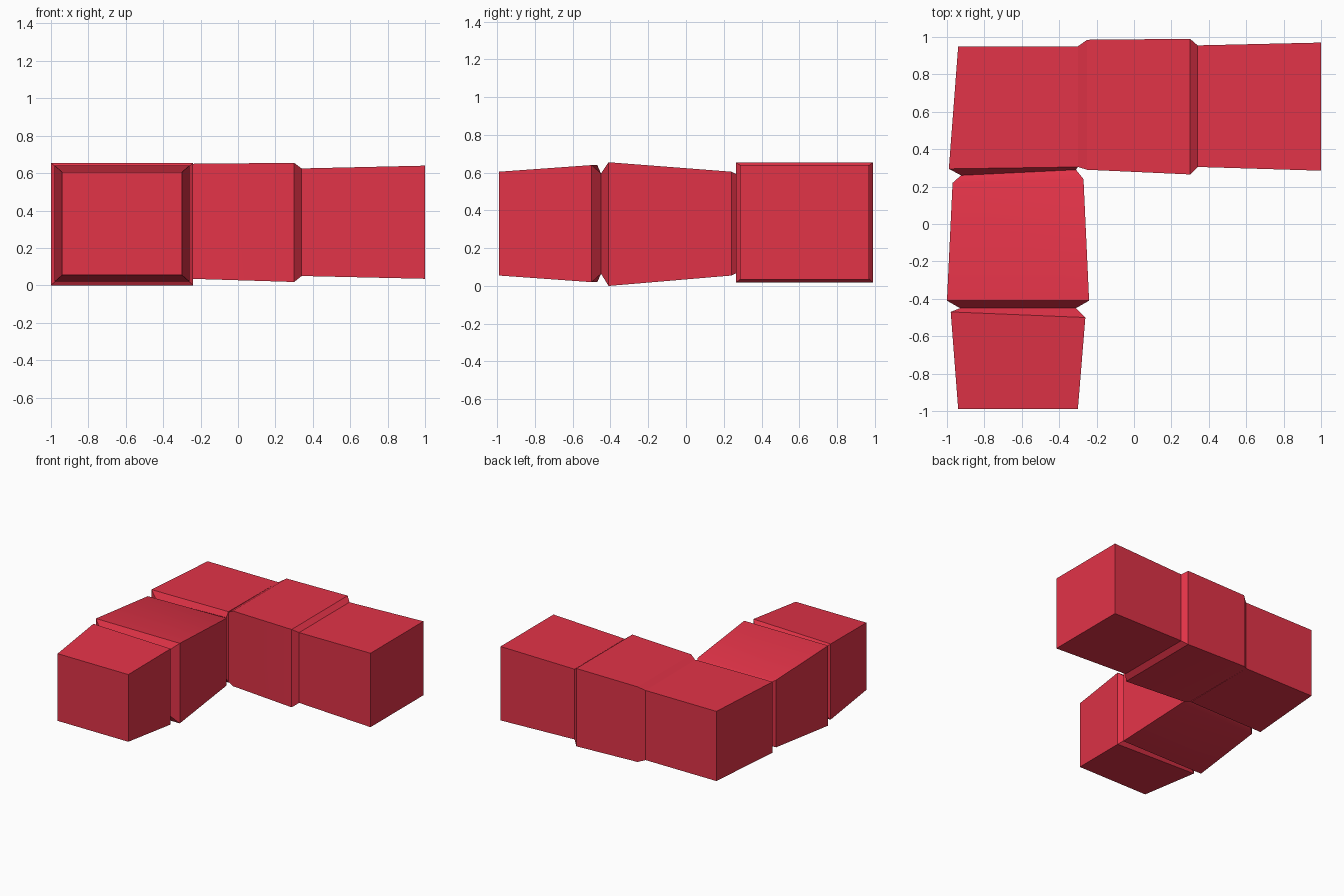
import bpy, bmesh, math

cube = bpy.data.objects.get("Cube")
if cube:
    bpy.data.objects.remove(cube, do_unlink=True)

red = bpy.data.materials.new("red")
red.use_nodes = True
colour = (0.76, 0.033, 0.064, 1)
red.diffuse_color = colour
red.node_tree.nodes["Principled BSDF"].inputs["Base Color"].default_value = colour


def loft(name, rings, along_x, cap_start=True):
    """Skin rings: position at low side, at high side, low, high, bottom, top."""
    bm = bmesh.new()
    loops = []
    for p0, p1, lo, hi, bottom, top in rings:
        corners = [(p0, lo, bottom), (p1, hi, bottom), (p1, hi, top), (p0, lo, top)]
        loops.append([bm.verts.new((p, s, z) if along_x else (s, p, z))
                      for p, s, z in corners])
    for a, b in zip(loops, loops[1:]):
        for i in range(4):
            j = (i + 1) % 4
            bm.faces.new((a[i], a[j], b[j], b[i]))
    if cap_start:
        bm.faces.new(loops[0])
    bm.faces.new(loops[-1])
    bmesh.ops.recalc_face_normals(bm, faces=bm.faces)
    mesh = bpy.data.meshes.new(name)
    bm.to_mesh(mesh)
    bm.free()
    mesh.materials.append(red)
    obj = bpy.data.objects.new(name, mesh)
    bpy.context.collection.objects.link(obj)
    bpy.ops.object.select_all(action="DESELECT")
    obj.select_set(True)
    bpy.context.view_layer.objects.active = obj
    bpy.ops.object.shade_smooth_by_angle(angle=math.radians(30))
    return obj


# Front arm: end block, groove, middle block, groove, corner block
loft("front_arm_and_corner", [
    (-0.99, -0.99, -0.94, -0.30, 0.055, 0.605),
    (-0.47, -0.50, -0.98, -0.26, 0.02, 0.64),
    (-0.45, -0.45, -0.93, -0.31, 0.065, 0.595),
    (-0.41, -0.41, -1.00, -0.24, 0.0, 0.655),
    (0.22, 0.24, -0.97, -0.27, 0.055, 0.605),
    (0.26, 0.29, -0.925, -0.31, 0.08, 0.58),
    (0.295, 0.305, -0.99, -0.30, 0.045, 0.625),
    (0.95, 0.95, -0.94, -0.30, 0.05, 0.62),
], along_x=False)

# Side arm: middle block, groove, end block
loft("side_arm", [
    (-0.30, -0.30, 0.305, 0.95, 0.05, 0.62),
    (-0.25, -0.25, 0.29, 0.985, 0.035, 0.65),
    (0.30, 0.30, 0.265, 0.99, 0.018, 0.655),
    (0.34, 0.34, 0.305, 0.955, 0.05, 0.625),
    (1.0, 1.0, 0.285, 0.97, 0.035, 0.64),
], along_x=True, cap_start=False)
